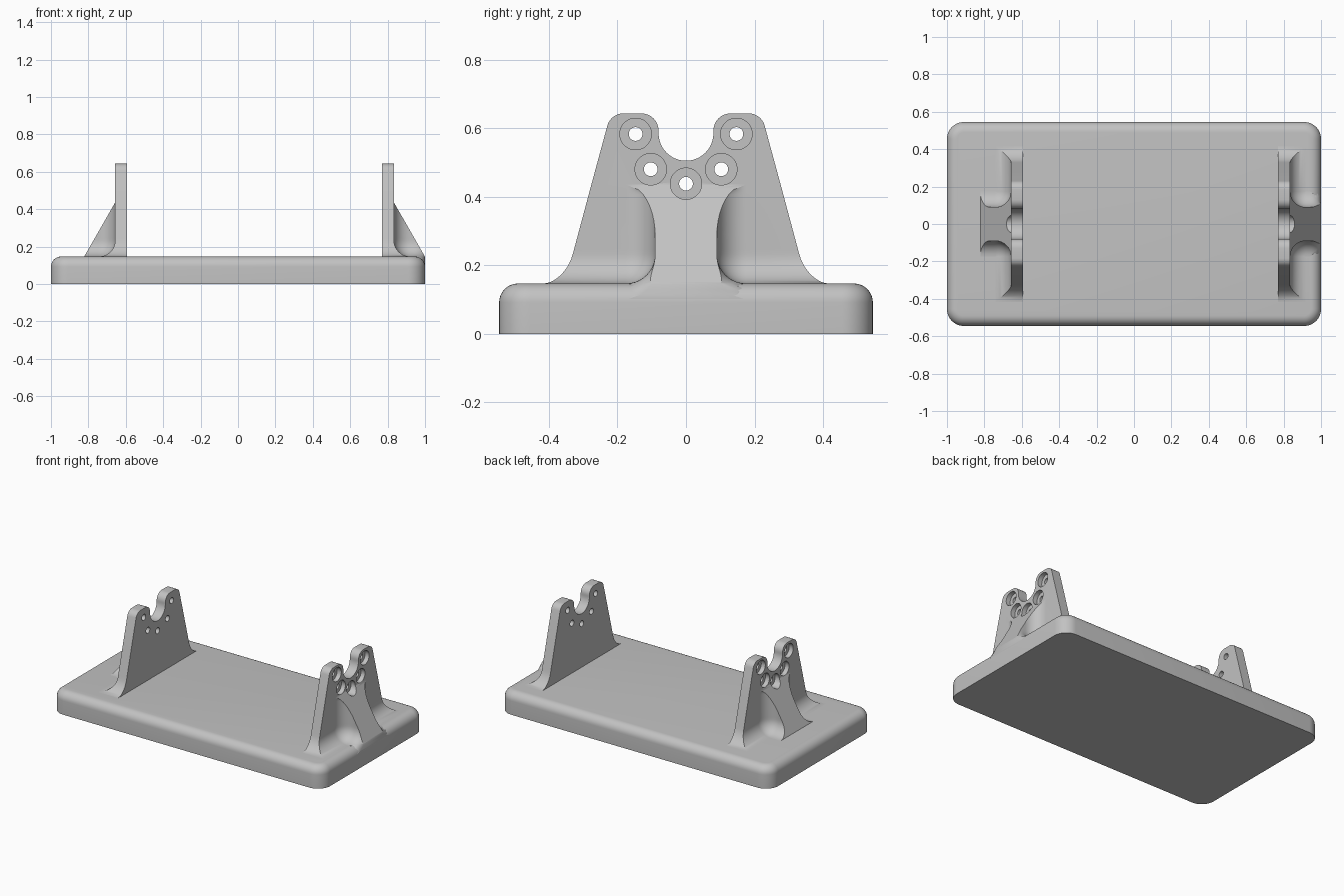
import bpy, bmesh, math

if "Cube" in bpy.data.objects:
    bpy.data.objects.remove(bpy.data.objects["Cube"])

grey = bpy.data.materials.new("plain grey")
grey.diffuse_color = (0.54, 0.54, 0.54, 1)
grey.use_nodes = True
grey.node_tree.nodes["Principled BSDF"].inputs["Base Color"].default_value = grey.diffuse_color

ZB = 0.147            # top of base
ZT = 0.435            # top of gusset
R, W = 0.085, 0.09    # blend radius, gusset half width
THICK, FOOT = 0.064, 0.165
EDGE_R = 0.055        # rounding of the base rim


def make_object(name, bm):
    bmesh.ops.recalc_face_normals(bm, faces=bm.faces)
    mesh = bpy.data.meshes.new(name)
    bm.to_mesh(mesh)
    bm.free()
    mesh.materials.append(grey)
    ob = bpy.data.objects.new(name, mesh)
    bpy.context.collection.objects.link(ob)
    return ob


def smooth(ob):
    bpy.ops.object.select_all(action='DESELECT')
    ob.select_set(True)
    bpy.context.view_layer.objects.active = ob
    bpy.ops.object.shade_smooth_by_angle(angle=math.radians(30))


def arc(cy, cz, r, a0, a1, n=8):
    angles = [math.radians(a0 + (a1 - a0) * i / n) for i in range(n + 1)]
    return [(cy + r * math.cos(a), cz + r * math.sin(a)) for a in angles]


def side_y(z):
    """Sloping side edge of the upright."""
    return 0.335 - (z - 0.215) * 0.2675


def rho(dz):
    """Radius left of the rolling blend at height dz above the base."""
    dz = min(max(dz, 0), R)
    return max(math.sqrt(max(R * R - (R - dz) ** 2, 0)), 0.001)


def section(z, xi, n=10):
    """Horizontal section of upright, foot blends and gusset."""
    x0 = xi + THICK
    p = rho(z - ZB)
    if z >= ZB + R:
        p = R
    f = R - p
    xs = x0 + FOOT * (ZT - max(z, ZB)) / (ZT - ZB)
    ye = side_y(z) + 0.75 * f
    half = [(x0 + f, ye)]
    # corner blend, trimmed by the sloping gusset face
    end = 2 * math.pi - math.acos(max(-1, min(0, (xs - x0 - R) / p)))
    for i in range(n + 1):
        a = math.pi + (end - math.pi) * i / n
        half.append((x0 + R + p * math.cos(a), W + R + p * math.sin(a)))
    # gusset wall, following the rounded base rim
    for i in range(1, 9):
        if xs > x0 + R:
            x = x0 + R + (xs - x0 - R) * i / 8
            d = min(max(x - (1 - EDGE_R), 0), EDGE_R)
            hb = ZB - EDGE_R + math.sqrt(EDGE_R ** 2 - d * d)
            half.append((x, W + R - rho(z - hb)))
        else:
            half.append(half[-1])
    back = [(xi, -ye), (xi, -W - R), (xi, W + R), (xi, ye)]
    return half + [(x, -y) for x, y in reversed(half)] + back


def upright(name, sign, xi):
    x0 = xi + THICK
    bm = bmesh.new()
    # lower part: lofted sections
    levels = [0.1, 0.115, 0.13]
    levels += [ZB + R * (1 - math.cos(math.pi / 2 * i / 10)) for i in range(11)]
    levels += [ZB + R + (ZT - ZB - R) * i / 14 for i in range(1, 15)]
    rows = [[bm.verts.new((x, y, z)) for x, y in section(z, xi)] for z in levels]
    n = len(rows[0])
    for lo, hi in zip(rows, rows[1:]):
        for i in range(n):
            j = (i + 1) % n
            bm.faces.new((lo[i], lo[j], hi[j], hi[i]))
    bm.faces.new(rows[0])
    # upper part: rounded ears with the notch between them
    half = [(W + R, ZT), (side_y(ZT), ZT)]
    half += arc(0.183, 0.595, 0.048, 15, 90) + arc(0.13, 0.593, 0.05, 90, 180)
    half += arc(0, 0.585, 0.08, 0, -90, 12)
    loop = half + [(-y, z) for y, z in reversed(half[:-1])]
    front = [bm.verts.new((x0, y, z)) for y, z in loop]
    rear = [bm.verts.new((xi, y, z)) for y, z in loop]
    bm.faces.new(front)
    bm.faces.new(rear)
    for i in range(1, len(loop) - 2):
        bm.faces.new((front[i], front[i + 1], rear[i + 1], rear[i]))
    bmesh.ops.remove_doubles(bm, verts=bm.verts, dist=0.0002)
    for v in bm.verts:
        v.co.x *= sign
    ob = make_object(name, bm)

    # counterbored bolt holes
    bm = bmesh.new()
    steps = [(xi - 0.05, 0.02), (x0 - 0.03, 0.02), (x0 - 0.03, 0.046), (x0 + 0.1, 0.046)]
    for cy, cz in [(-0.147, 0.583), (0.147, 0.583), (-0.103, 0.48), (0.103, 0.48), (0, 0.438)]:
        rings = []
        for x, r in steps:
            circle = [2 * math.pi * (k + 0.5) / 32 for k in range(32)]
            rings.append([bm.verts.new((sign * x, cy + r * math.cos(a), cz + r * math.sin(a)))
                          for a in circle])
        for a, b in zip(rings, rings[1:]):
            for k in range(32):
                m = (k + 1) % 32
                bm.faces.new((a[k], a[m], b[m], b[k]))
        bm.faces.new(rings[0])
        bm.faces.new(rings[-1])
    cutter = make_object("hole_cutter", bm)
    cutter.hide_render = True
    mod = ob.modifiers.new("holes", 'BOOLEAN')
    mod.operation = 'DIFFERENCE'
    mod.solver = 'EXACT'
    mod.object = cutter
    bpy.context.view_layer.objects.active = ob
    bpy.ops.object.modifier_apply(modifier=mod.name)
    bpy.data.objects.remove(cutter)
    smooth(ob)


# base slab with rounded corners and rounded top rim
bm = bmesh.new()
bmesh.ops.create_cube(bm, size=1)
for v in bm.verts:
    v.co = (v.co.x * 2, v.co.y * 1.09, (v.co.z + 0.5) * ZB)
posts = [e for e in bm.edges if abs(e.verts[0].co.z - e.verts[1].co.z) > 0.1]
bmesh.ops.bevel(bm, geom=posts, offset=0.09, segments=10, profile=0.5, affect='EDGES')
rim = [e for e in bm.edges if all(v.co.z > ZB - 0.001 for v in e.verts)]
bmesh.ops.bevel(bm, geom=rim, offset=EDGE_R, segments=8, profile=0.5, affect='EDGES')
smooth(make_object("base_slab", bm))

# the two uprights, gussets facing outward
upright("right_upright", 1, 0.77)
upright("left_upright", -1, 0.593)
